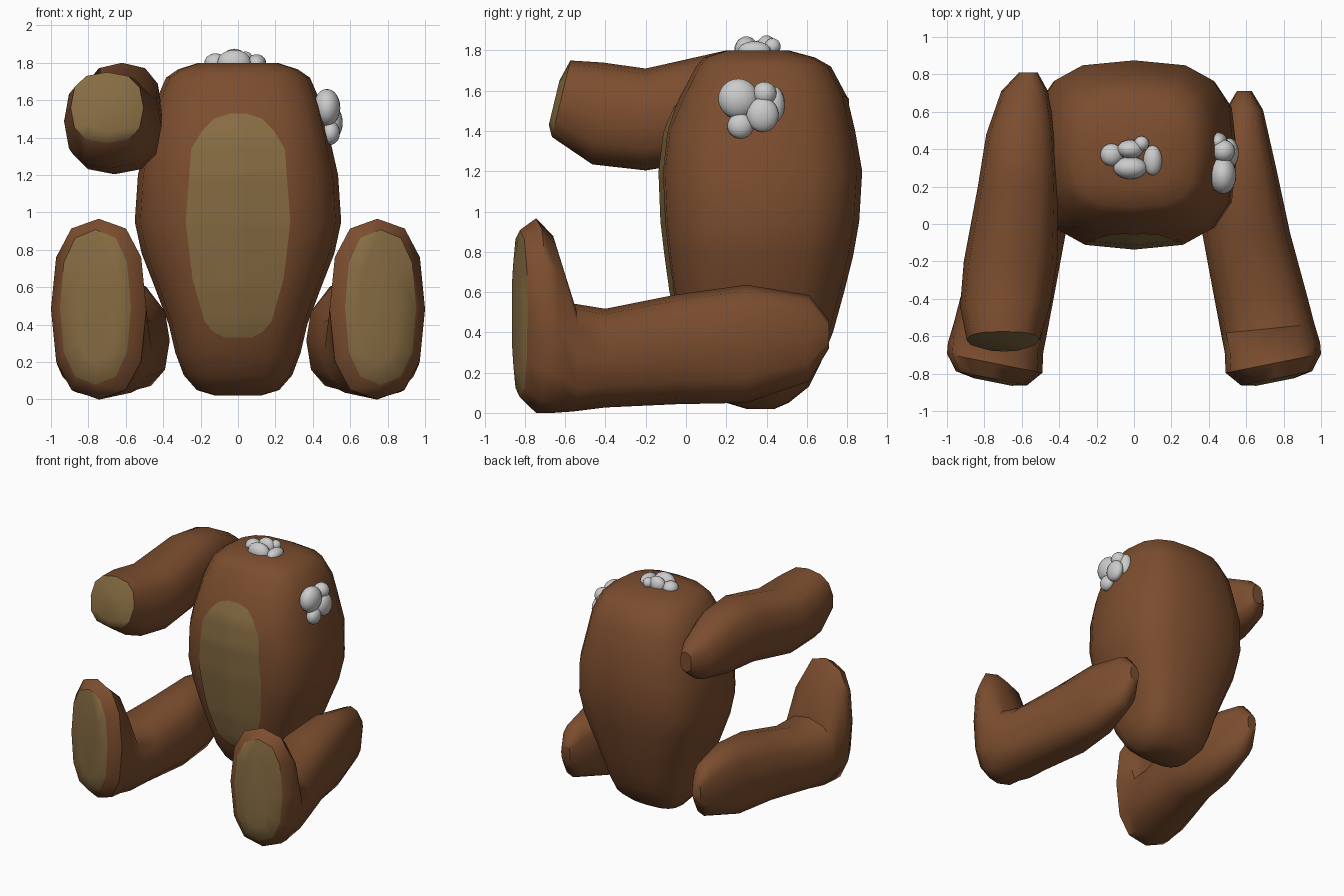
import bpy, bmesh
from math import cos, sin, pi, radians, copysign
from mathutils import Vector
from mathutils.bvhtree import BVHTree

if "Cube" in bpy.data.objects:
    bpy.data.objects.remove(bpy.data.objects["Cube"])


def material(name, rgb):
    m = bpy.data.materials.new(name)
    m.diffuse_color = (*rgb, 1)
    m.use_nodes = True
    m.node_tree.nodes["Principled BSDF"].inputs["Base Color"].default_value = m.diffuse_color
    return m


FUR = material("brown_fur", (0.20, 0.075, 0.028))
PAD = material("tan_pad", (0.24, 0.15, 0.055))


def rounded(n, p):
    """Unit superellipse points."""
    out = []
    for i in range(n):
        c, s = cos(2 * pi * i / n), sin(2 * pi * i / n)
        out.append((copysign(abs(c) ** (2 / p), c), copysign(abs(s) ** (2 / p), s)))
    return out


def finish(bm, name, mats, angle=50):
    me = bpy.data.meshes.new(name)
    bm.to_mesh(me)
    ob = bpy.data.objects.new(name, me)
    bpy.context.collection.objects.link(ob)
    for m in mats:
        me.materials.append(m)
    bpy.ops.object.select_all(action='DESELECT')
    ob.select_set(True)
    bpy.context.view_layer.objects.active = ob
    bpy.ops.object.shade_smooth_by_angle(angle=radians(angle))
    return ob


def loft(rings, pad_from=None):
    """Skin a list of point rings, close both ends; bands from pad_from on are tan."""
    bm = bmesh.new()
    vs = [[bm.verts.new(p) for p in r] for r in rings]
    n = len(vs[0])
    for k in range(len(vs) - 1):
        for i in range(n):
            j = (i + 1) % n
            f = bm.faces.new((vs[k][i], vs[k][j], vs[k + 1][j], vs[k + 1][i]))
            f.material_index = int(pad_from is not None and k >= pad_from)
    bm.faces.new(vs[0])
    bm.faces.new(vs[-1]).material_index = int(pad_from is not None)
    bmesh.ops.recalc_face_normals(bm, faces=bm.faces)
    return bm


# Body: z, half width, front y, back y
body_rings = [
    (0.02, 0.12, 0.30, 0.44), (0.05, 0.22, 0.20, 0.51), (0.13, 0.29, 0.11, 0.61),
    (0.25, 0.335, 0.03, 0.67), (0.40, 0.37, -0.03, 0.73), (0.60, 0.445, -0.075, 0.785),
    (0.78, 0.515, -0.10, 0.83), (0.95, 0.552, -0.12, 0.86), (1.20, 0.535, -0.13, 0.875),
    (1.40, 0.49, -0.105, 0.84), (1.57, 0.45, -0.03, 0.80), (1.72, 0.385, 0.05, 0.72),
    (1.765, 0.32, 0.09, 0.64), (1.80, 0.21, 0.20, 0.51)]
section = rounded(16, 2.9)
bm = loft([[(hw * a, (f + b) / 2 + (b - f) / 2 * c, z) for a, c in section]
           for z, hw, f, b in body_rings])
tree = BVHTree.FromBMesh(bm)
finish(bm, "body", [FUR])

# Belly patch: z, half width, laid on the body surface
outline = [(0.33, 0.07), (0.36, 0.13), (0.42, 0.18), (0.65, 0.245), (0.95, 0.28),
           (1.34, 0.25), (1.44, 0.19), (1.50, 0.13), (1.53, 0.04)]
bm = bmesh.new()
rows, COLS = [], 12
for (z0, w0), (z1, w1) in zip(outline, outline[1:]):
    steps = max(1, round((z1 - z0) / 0.05))
    rows += [(z0 + (z1 - z0) * t / steps, w0 + (w1 - w0) * t / steps) for t in range(steps)]
rows.append(outline[-1])
grid = []
for z, w in rows:
    line = []
    for i in range(COLS + 1):
        x = w * (2 * i / COLS - 1)
        hit = tree.ray_cast(Vector((x, -2, z)), Vector((0, 1, 0)))[0]
        line.append(bm.verts.new((x, hit.y - 0.007, z)))
    grid.append(line)
for a, b in zip(grid, grid[1:]):
    for i in range(COLS):
        bm.faces.new((a[i], a[i + 1], b[i + 1], b[i]))
finish(bm, "belly_patch", [PAD])


def limb(name, rings, side, pad_from, power=2.5, sides=12):
    """Rings: y, centre x, half x, centre z, half z, y slope over x, y slope over z."""
    sec = rounded(sides, power)
    pts = [[(side * (cx + hx * a), y + sx * hx * a + sz * hz * c, cz + hz * c)
            for a, c in sec] for y, cx, hx, cz, hz, sx, sz in rings]
    finish(loft(pts, pad_from), name, [FUR, PAD], 42)


# Legs with upright feet and sole pads
leg = [
    (0.71, 0.59, 0.04, 0.39, 0.07, 0, 0), (0.61, 0.59, 0.10, 0.37, 0.215, 0, 0),
    (0.30, 0.59, 0.17, 0.343, 0.293, 0, 0), (-0.05, 0.60, 0.235, 0.315, 0.272, 0, 0),
    (-0.40, 0.68, 0.25, 0.272, 0.245, 0, 0), (-0.56, 0.715, 0.25, 0.275, 0.268, 0.1, 0),
    (-0.66, 0.74, 0.255, 0.44, 0.44, 0.1, 0), (-0.745, 0.745, 0.255, 0.483, 0.483, 0.2, 0),
    (-0.825, 0.762, 0.19, 0.493, 0.415, 0.2, 0), (-0.845, 0.755, 0.10, 0.493, 0.30, 0.2, 0)]
for side, label in ((1, "left"), (-1, "right")):
    limb(label + "_leg", leg, side, 8)

# The one remaining arm, with paw pad
arm = [
    (0.81, 0.565, 0.05, 1.48, 0.08, 0, 0), (0.71, 0.585, 0.125, 1.48, 0.17, 0, 0),
    (0.48, 0.605, 0.185, 1.525, 0.25, 0, 0), (0.20, 0.62, 0.215, 1.535, 0.265, 0, 0),
    (-0.20, 0.66, 0.25, 1.457, 0.253, 0, 0), (-0.44, 0.69, 0.24, 1.487, 0.253, 0, 0.1),
    (-0.62, 0.70, 0.195, 1.56, 0.19, 0, 0.24), (-0.655, 0.695, 0.11, 1.54, 0.11, 0, 0.24)]
limb("right_arm", arm, -1, 6)


def stuffing(name, blobs):
    """Blobs: x, y, z, radius x, radius y, radius z."""
    for i, (x, y, z, rx, ry, rz) in enumerate(blobs, 1):
        bpy.ops.mesh.primitive_uv_sphere_add(segments=20, ring_count=12, location=(x, y, z))
        ob = bpy.context.object
        ob.name = f"{name}_{i}"
        ob.scale = (rx, ry, rz)
        bpy.ops.object.shade_smooth()


# Stuffing at the open neck and the torn shoulder
stuffing("neck_stuffing", [
    (-0.12, 0.37, 1.80, 0.06, 0.06, 0.05), (-0.02, 0.30, 1.80, 0.09, 0.06, 0.07),
    (-0.02, 0.40, 1.81, 0.07, 0.05, 0.065), (0.10, 0.34, 1.80, 0.05, 0.08, 0.045),
    (0.04, 0.43, 1.82, 0.04, 0.04, 0.04)])
stuffing("shoulder_stuffing", [
    (0.475, 0.26, 1.56, 0.072, 0.10, 0.10), (0.48, 0.39, 1.585, 0.06, 0.06, 0.06),
    (0.45, 0.44, 1.53, 0.05, 0.05, 0.09), (0.51, 0.38, 1.48, 0.05, 0.08, 0.085),
    (0.495, 0.27, 1.425, 0.05, 0.065, 0.063)])
